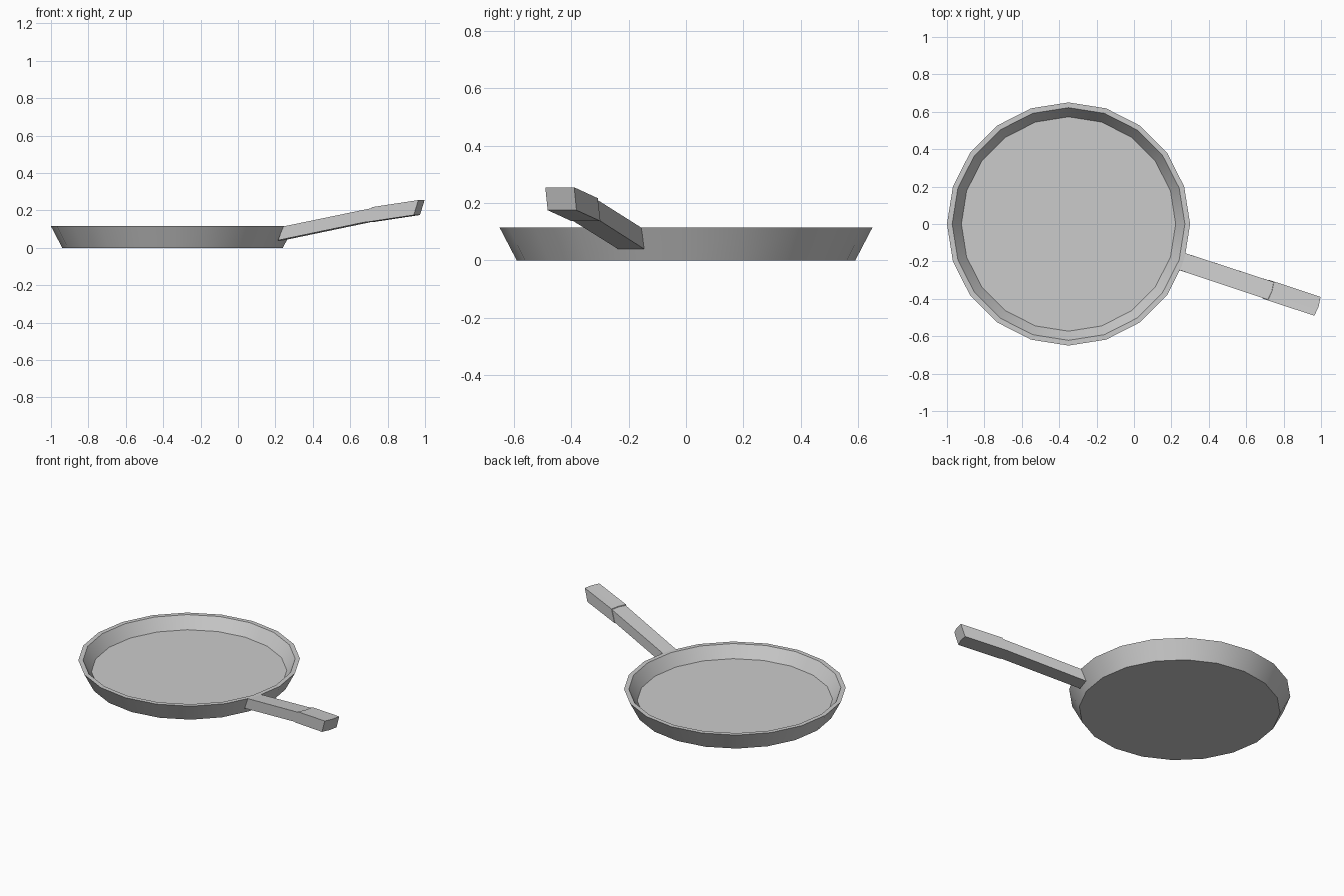
import bpy, bmesh, math

if "Cube" in bpy.data.objects:
    bpy.data.objects.remove(bpy.data.objects["Cube"])

CENTRE_X = -0.35
SIDES = 20
ANGLE = math.radians(-18.3)


def make_object(name, bm, smooth_angle):
    bmesh.ops.recalc_face_normals(bm, faces=bm.faces)
    mesh = bpy.data.meshes.new(name)
    bm.to_mesh(mesh)
    bm.free()
    obj = bpy.data.objects.new(name, mesh)
    bpy.context.collection.objects.link(obj)
    bpy.ops.object.select_all(action='DESELECT')
    obj.select_set(True)
    bpy.context.view_layer.objects.active = obj
    bpy.ops.object.shade_smooth_by_angle(angle=math.radians(smooth_angle))
    return obj


def loft(name, rings, smooth_angle):
    """Join closed rings of equal point count and cap both ends."""
    bm = bmesh.new()
    loops = [[bm.verts.new(p) for p in ring] for ring in rings]
    n = len(loops[0])
    for a, b in zip(loops, loops[1:]):
        for i in range(n):
            j = (i + 1) % n
            bm.faces.new((a[i], a[j], b[j], b[i]))
    bm.faces.new(loops[0])
    bm.faces.new(loops[-1])
    return make_object(name, bm, smooth_angle)


def circle(radius, z):
    steps = [2 * math.pi * (i + 0.0) / SIDES for i in range(SIDES)]
    return [(CENTRE_X + radius * math.cos(t), radius * math.sin(t), z) for t in steps]


def section(d_top, z_top, d_low, z_low, half, bulge=0.0):
    """Handle cross-section; d is the distance from the pan centre."""
    pts = [(d_top, half, z_top), (d_top + bulge, 0, z_top), (d_top, -half, z_top),
           (d_low, -half, z_low), (d_low + bulge, 0, z_low), (d_low, half, z_low)]
    c, s = math.cos(ANGLE), math.sin(ANGLE)
    return [(CENTRE_X + d * c - w * s, d * s + w * c, z) for d, w, z in pts]


# Pan: outer base, outer rim, inner rim, cooking floor
loft("pan_body", [circle(0.59, 0.0), circle(0.65, 0.115),
                  circle(0.622, 0.115), circle(0.573, 0.04)], 30)

# Neck of the handle, set into the pan wall
loft("handle_neck", [section(0.64, 0.114, 0.61, 0.04, 0.048),
                     section(1.15, 0.214, 1.125, 0.142, 0.050)], 30)

# Grip, slightly thicker and less steep
loft("handle_grip", [section(1.14, 0.217, 1.11, 0.137, 0.053, 0.006),
                     section(1.402, 0.255, 1.376, 0.175, 0.053, 0.006)], 30)
